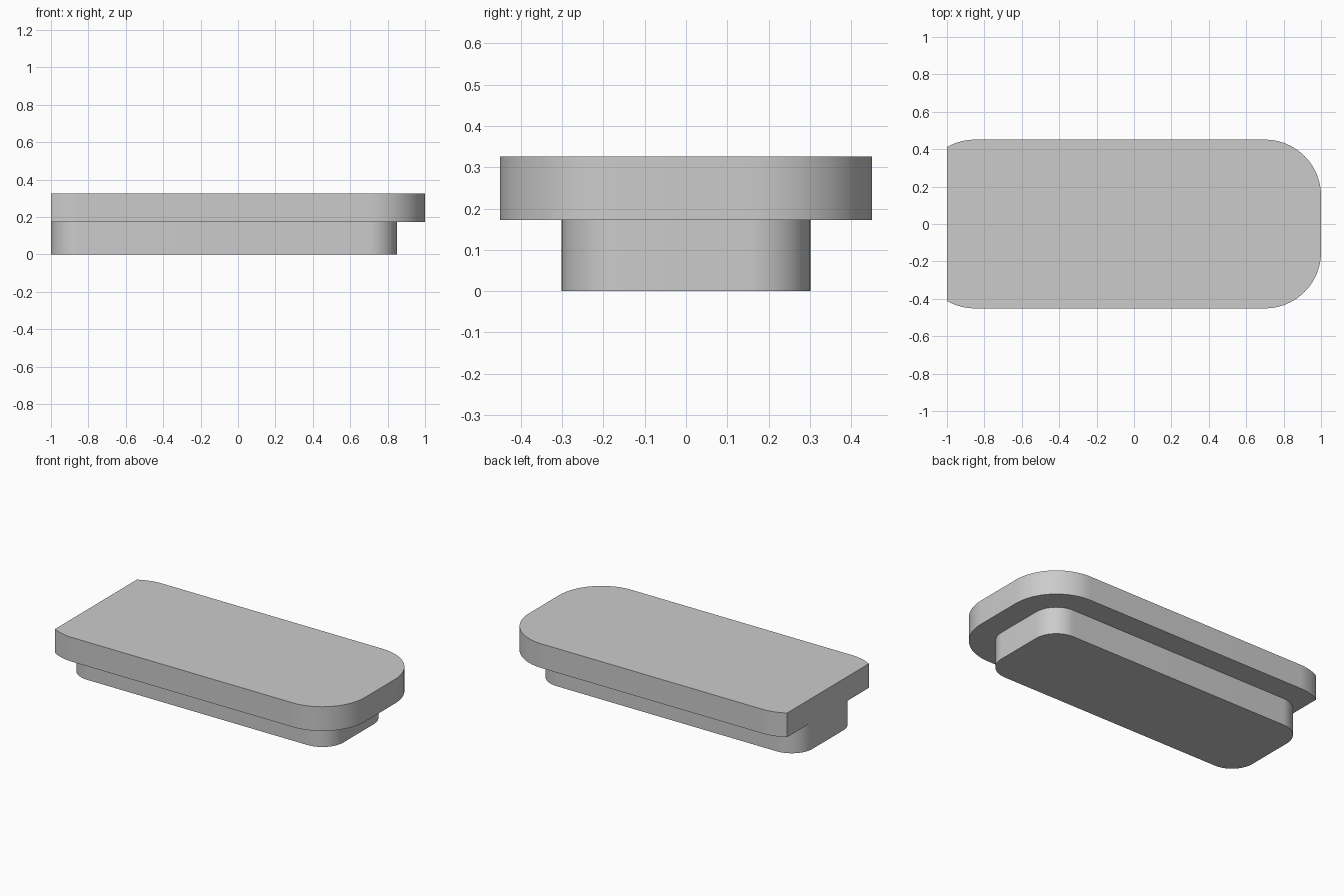
import bpy
import bmesh
from math import cos, sin, radians

cube = bpy.data.objects.get("Cube")
if cube:
    bpy.data.objects.remove(cube, do_unlink=True)

STEPS = 24
CORNER_X, CUT_X, CORNER_Y = 0.70, -0.85, 0.151
BASE_R, SLAB_R = 0.15, 0.30
STEP_Z, TOP_Z = 0.172, 0.326

grey = bpy.data.materials.new("plain grey")
grey.use_nodes = True
colour = (0.6, 0.6, 0.6, 1)
grey.diffuse_color = colour
grey.node_tree.nodes["Principled BSDF"].inputs["Base Color"].default_value = colour


def outline(radius, start):
    """Open rounded outline, from the flat end's front corner round to its back corner."""
    front = []
    for cx, a0, a1 in ((CUT_X, start, 270), (CORNER_X, 270, 360)):
        for i in range(STEPS + 1):
            a = radians(a0 + (a1 - a0) * i / STEPS)
            front.append((cx + radius * cos(a), -CORNER_Y + radius * sin(a)))
    return front + [(x, -y) for x, y in reversed(front)]


base = outline(BASE_R, 180)
slab = outline(SLAB_R, 240)   # the slab's corners are cut short by the flat end

# Stepped body: base wall, ledge and slab wall from four stacked rings
bm = bmesh.new()
rings = [[bm.verts.new((x, y, z)) for x, y in shape]
         for shape, z in ((base, 0), (base, STEP_Z), (slab, STEP_Z), (slab, TOP_Z))]
for low, high in zip(rings, rings[1:]):
    for i in range(len(low) - 1):
        bm.faces.new((low[i], low[i + 1], high[i + 1], high[i]))

# Bottom, top and the T-shaped flat end
bm.faces.new(rings[0][::-1])
bm.faces.new(rings[-1])
bm.faces.new([r[0] for r in rings] + [r[-1] for r in reversed(rings)])
bmesh.ops.recalc_face_normals(bm, faces=bm.faces)

mesh = bpy.data.meshes.new("stepped_plate")
bm.to_mesh(mesh)
bm.free()
mesh.materials.append(grey)
plate = bpy.data.objects.new("stepped_plate", mesh)
bpy.context.collection.objects.link(plate)

# Smooth round corners, sharp rims
bpy.ops.object.select_all(action="DESELECT")
plate.select_set(True)
bpy.context.view_layer.objects.active = plate
bpy.ops.object.shade_smooth_by_angle(angle=radians(25))
